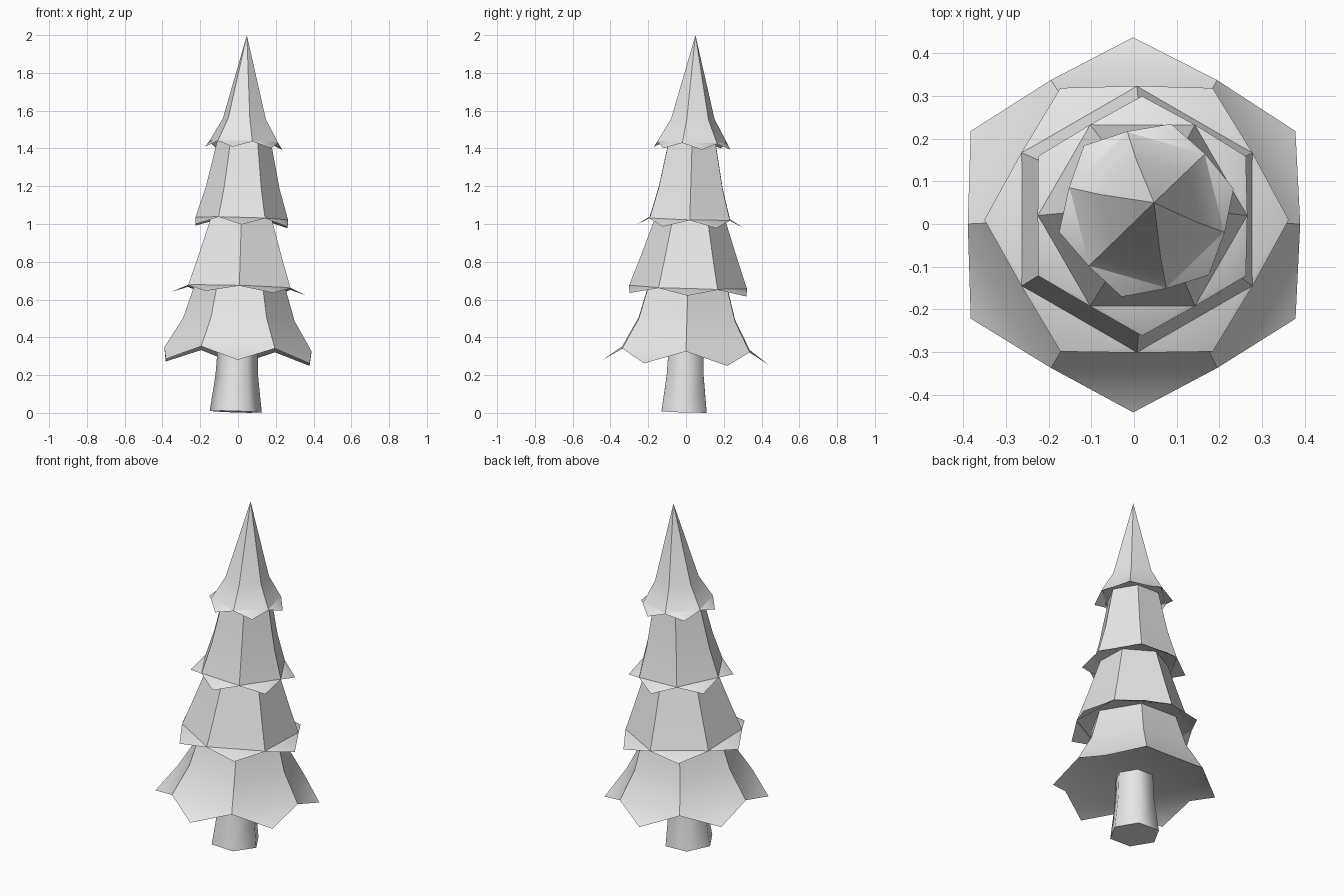
import bpy, bmesh
from math import cos, sin, radians
from mathutils import Vector, Matrix

default_cube = bpy.data.objects.get("Cube")
if default_cube:
    bpy.data.objects.remove(default_cube, do_unlink=True)

grey = bpy.data.materials.new("plain_grey")
grey.use_nodes = True
colour = (0.8, 0.8, 0.8, 1)
grey.diffuse_color = colour
grey.node_tree.nodes["Principled BSDF"].inputs["Base Color"].default_value = colour

UP = Vector((0, 0, 1))
LEAN = Vector((0.03, 0.03, 1))   # the whole tree leans slightly
SIDES = 6


def ring(bm, radius, z, phase=0):
    angles = [radians(phase + i * 360 / SIDES) for i in range(SIDES)]
    return [bm.verts.new((radius * cos(a), radius * sin(a), z)) for a in angles]


def bridge(bm, low, high):
    for i in range(SIDES):
        j = (i + 1) % SIDES
        bm.faces.new((low[i], low[j], high[j], high[i]))


def finish(bm, name, centre, smooth_angle):
    bmesh.ops.recalc_face_normals(bm, faces=bm.faces)
    turn = UP.rotation_difference(LEAN).to_matrix().to_4x4()
    bm.transform(Matrix.Translation(centre) @ turn)
    mesh = bpy.data.meshes.new(name)
    bm.to_mesh(mesh)
    bm.free()
    mesh.materials.append(grey)
    obj = bpy.data.objects.new(name, mesh)
    bpy.context.collection.objects.link(obj)
    bpy.ops.object.select_all(action='DESELECT')
    obj.select_set(True)
    bpy.context.view_layer.objects.active = obj
    bpy.ops.object.shade_smooth_by_angle(angle=radians(smooth_angle))


def branch_tier(name, centre, profile, phase, tip_radius, tip_drop, apex=None):
    """Six-sided skirt with a drooping point on every side and a closed underside."""
    bm = bmesh.new()
    rings = [ring(bm, r, z, phase) for r, z in profile]
    for low, high in zip(rings, rings[1:]):
        bridge(bm, low, high)
    # crown: a point on the top tier, a flat lid elsewhere
    if apex:
        point = bm.verts.new((0, 0, apex))
        for i in range(SIDES):
            bm.faces.new((rings[-1][i], rings[-1][(i + 1) % SIDES], point))
    else:
        bm.faces.new(rings[-1])
    # drooping points and underside
    rim = rings[0]
    tips = ring(bm, tip_radius, -tip_drop, phase + 30)
    under = ring(bm, profile[0][0] * 0.95, 0.008, phase)
    for i in range(SIDES):
        j = (i + 1) % SIDES
        bm.faces.new((rim[i], tips[i], rim[j]))
        bm.faces.new((under[i], under[j], tips[i]))
        bm.faces.new((under[i], tips[i], rim[i]))
        bm.faces.new((under[j], rim[j], tips[i]))
    bm.faces.new(under)
    finish(bm, name, centre, 35)


# Trunk: flared, softly shaded six-sided post
bm = bmesh.new()
trunk_rings = [ring(bm, r, z) for r, z in ((0.138, 0), (0.113, 0.19), (0.103, 0.4))]
for low, high in zip(trunk_rings, trunk_rings[1:]):
    bridge(bm, low, high)
bm.faces.new(trunk_rings[0])
bm.faces.new(trunk_rings[-1])
finish(bm, "trunk", (-0.012, -0.01, 0.006), 65)

# Branch tiers from bottom to top
branch_tier("bottom_branches", (0, 0, 0.337),
            ((0.39, 0), (0.295, 0.158), (0.246, 0.315), (0.235, 0.35)), 0, 0.44, 0.07)
branch_tier("lower_middle_branches", (0.007, 0.011, 0.664),
            ((0.313, 0), (0.26, 0.146), (0.187, 0.36), (0.175, 0.395)), 30, 0.357, 0.033)
branch_tier("upper_middle_branches", (0.02, 0.02, 1.027),
            ((0.246, 0), (0.195, 0.165), (0.15, 0.375), (0.142, 0.41)), 0, 0.281, 0.038)
branch_tier("top_branches", (0.03, 0.033, 1.433),
            ((0.19, 0), (0.118, 0.125)), -16, 0.211, 0.032, apex=0.567)
